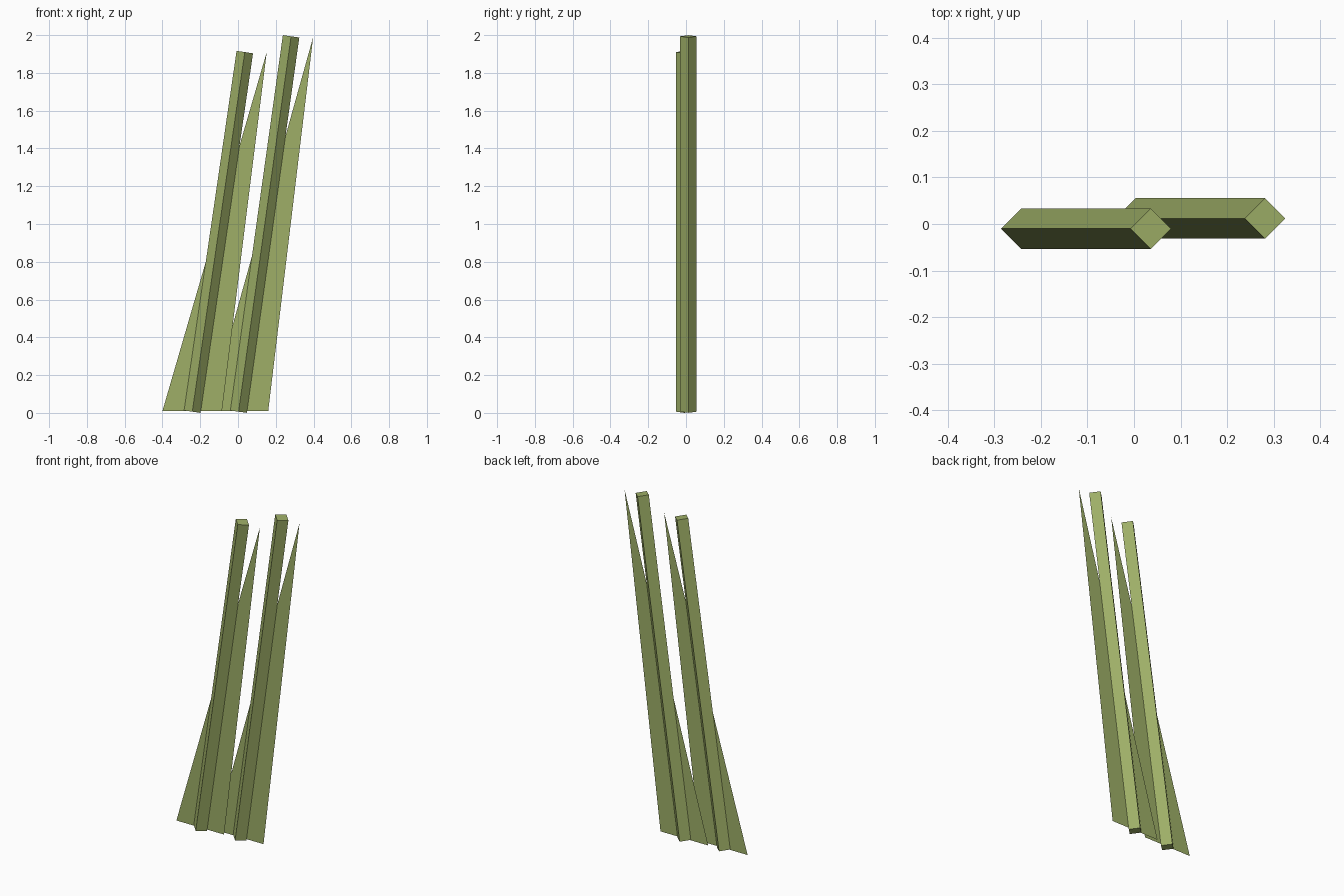
import bpy

if "Cube" in bpy.data.objects:
    bpy.data.objects.remove(bpy.data.objects["Cube"])

green = bpy.data.materials.new("leaf_green")
green.diffuse_color = (0.342, 0.429, 0.136, 1)
green.use_nodes = True
green.node_tree.nodes["Principled BSDF"].inputs["Base Color"].default_value = green.diffuse_color


def make_mesh(name, verts, faces):
    mesh = bpy.data.meshes.new(name)
    mesh.from_pydata(verts, [], faces)
    mesh.materials.append(green)
    mesh.update()
    obj = bpy.data.objects.new(name, mesh)
    bpy.context.collection.objects.link(obj)
    return obj


def leaning_stem(name, bottom, top, r=0.0435):
    """Diamond-section bar with ends cut square to its leaning axis."""
    slope = (top[0] - bottom[0]) / (top[2] - bottom[2])
    corners = [(-r, 0), (0, -r), (r, 0), (0, r)]
    verts = [(x + dx, y + dy, z - dx * slope)
             for x, y, z in (bottom, top) for dx, dy in corners]
    faces = [(3, 2, 1, 0), (4, 5, 6, 7)]
    faces += [(i, (i + 1) % 4, (i + 1) % 4 + 4, i + 4) for i in range(4)]
    return make_mesh(name, verts, faces)


def flat_blade(name, left, right, tip, y, z0, z1):
    """Paper-thin triangular blade running through the stem."""
    return make_mesh(name, [(left, y, z0), (right, y, z0), (tip, y, z1)],
                     [(0, 1, 2)])


# Front, shorter shoot
leaning_stem("front_stem", (-0.242, -0.010, 0.0065), (0.036, -0.010, 1.91))
flat_blade("front_blade", -0.40, -0.085, 0.152, -0.010, 0.01, 1.91)

# Rear, taller shoot
leaning_stem("rear_stem", (0.003, 0.012, 0.0065), (0.281, 0.012, 1.9935))
flat_blade("rear_blade", -0.155, 0.16, 0.398, 0.012, 0.01, 1.99)
